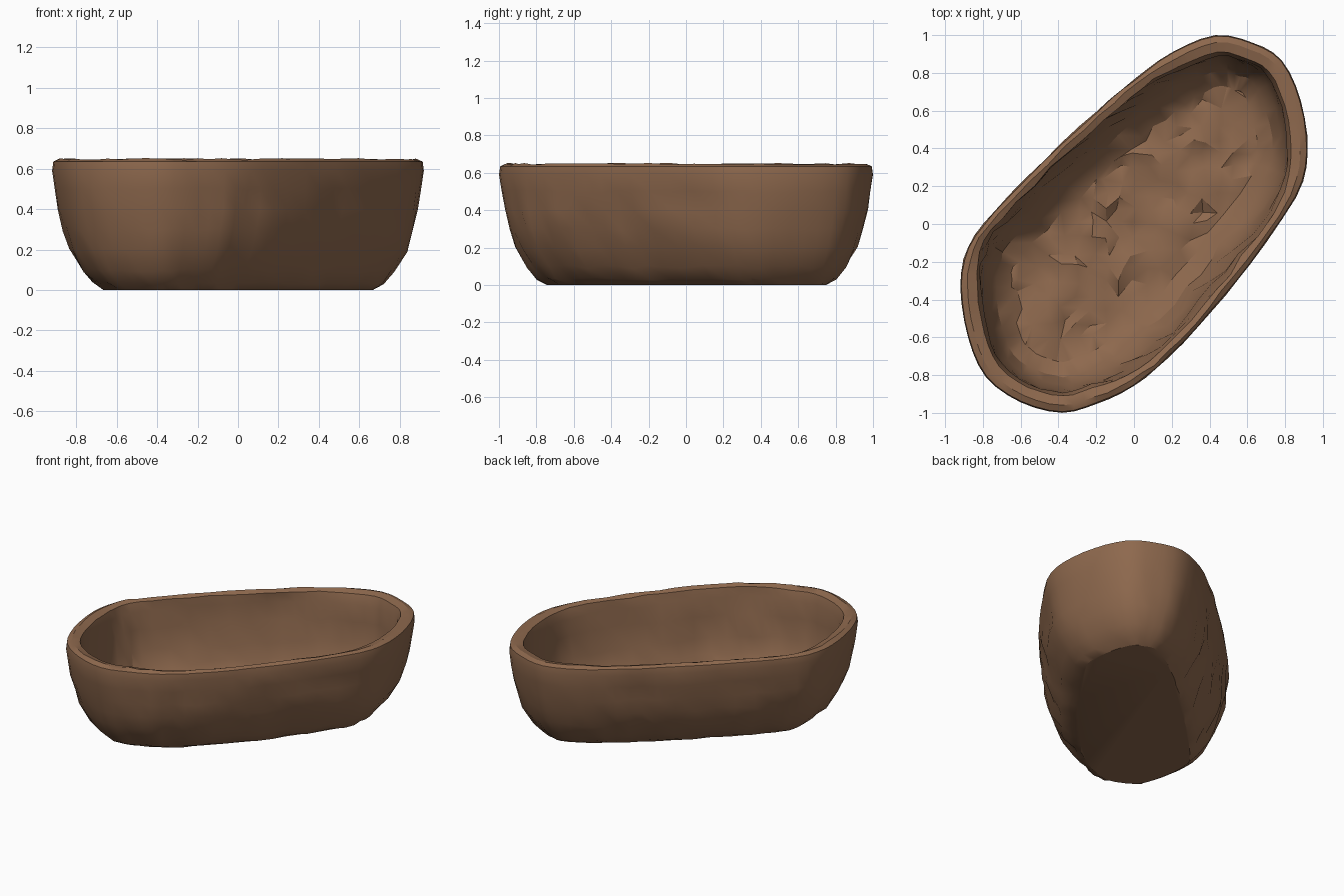
import bpy, bmesh, math, random
from mathutils import Vector
from mathutils.geometry import delaunay_2d_cdt

if "Cube" in bpy.data.objects:
    bpy.data.objects.remove(bpy.data.objects["Cube"])

random.seed(4)
SEG = 3  # subdivisions per outline span

# rim outline seen from above
OUT = [(0.43, 1.0), (0.63, 0.96), (0.785, 0.865), (0.885, 0.65), (0.92, 0.38), (0.86, 0.14),
       (0.62, -0.21), (0.42, -0.46), (0.19, -0.705), (0, -0.86), (-0.19, -0.95),
       (-0.38, -1.0), (-0.6, -0.945), (-0.785, -0.81), (-0.88, -0.6), (-0.92, -0.33),
       (-0.88, -0.12), (-0.74, 0.07), (-0.48, 0.34), (-0.2, 0.6), (0, 0.77), (0.2, 0.91)]


def spline(pts):
    """Closed Catmull-Rom curve through the points."""
    p = [Vector(q) for q in pts]
    n, res = len(p), []
    for i in range(n):
        a, b, c, d = p[i - 1], p[i], p[(i + 1) % n], p[(i + 2) % n]
        for k in range(SEG):
            t = k / SEG
            res.append(0.5 * (2 * b + (c - a) * t + (2 * a - 5 * b + 4 * c - d) * t * t
                              + (3 * b - a - 3 * c + d) * t ** 3))
    return res


curve = spline(OUT)
N = len(curve)
normals = []
for i in range(N):
    t = sum((curve[(i + k) % N] - curve[(i - k) % N] for k in (1, 2, 3, 4, 5)), Vector((0, 0)))
    normals.append(Vector((-t.y, t.x)).normalized())
    if normals[-1].dot(curve[i]) > 0:
        normals[-1].negate()
axis = Vector((0.67, 0.743))

# wall section: inset from the rim, height, roughness, extra inset at the ends
SECTION = [(0.255, 0, 0.008, 0), (0.2, 0.035, 0.014, 0),
           (0.145, 0.1, 0.022, 0), (0.087, 0.2, 0.022, 0), (0.057, 0.3, 0.02, 0),
           (0.03, 0.4, 0.018, 0), (0.012, 0.5, 0.014, 0), (0, 0.59, 0.006, 0),
           (0.006, 0.635, 0.006, 0), (0.03, 0.648, 0.008, 0.01), (0.06, 0.635, 0.01, 0.03),
           (0.07, 0.57, 0.02, 0.04), (0.08, 0.45, 0.022, 0.03), (0.1, 0.3, 0.022, 0.02),
           (0.135, 0.2, 0.022, 0.01), (0.19, 0.1, 0.02, 0), (0.27, 0.04, 0.014, 0)]

bm = bmesh.new()
rings = []
for inset, z, rough, extra in SECTION:
    ring = []
    for i in range(N):
        # the rounded ends are thicker and smoother, the long sides are lumpy
        along = abs(curve[i].dot(axis))
        end = min(1, max(0, (along - 0.55) / 0.3))
        r = rough * (1 - 0.75 * end) * random.uniform(-1, 1)
        if inset < 0.02:
            r = abs(r)
        p = curve[i] + normals[i] * (inset + extra * end + r)
        dz = 0 if z == 0 or 0.58 < z < 0.64 else random.uniform(-1, 1) * rough * 0.6
        ring.append(bm.verts.new((p.x, p.y, z + min(dz, 0.004))))
    rings.append(ring)

# skin the wall and close the flat underside
for a, b in zip(rings, rings[1:]):
    for i in range(N):
        j = (i + 1) % N
        bm.faces.new((a[i], a[j], b[j], b[i]))
bm.faces.new(rings[0])

# lumpy inner floor: scattered points triangulated inside the last ring
edge = rings[-1]
pts = [v.co.xy for v in edge]
verts = list(edge)
for gx in range(-11, 12):
    for gy in range(-11, 12):
        p = Vector((gx, gy)) * 0.075 + Vector((random.uniform(-1, 1), random.uniform(-1, 1))) * 0.02
        side = abs(p.dot(Vector((-0.743, 0.67))))
        along = abs(p.dot(axis))
        if side < 0.29 and math.hypot(side, max(0, along - 0.5)) < 0.29:
            pts.append(p)
co, _, faces, src, _, _ = delaunay_2d_cdt(pts, [], [list(range(N))], 1, 1e-5)
made = []
for c, s in zip(co, src):
    if s and s[0] < N:
        made.append(edge[s[0]])
    else:
        made.append(bm.verts.new((c.x, c.y, random.uniform(0.012, 0.055))))
for f in faces:
    if len(set(f)) == 3:
        bm.faces.new([made[k] for k in f])
bmesh.ops.recalc_face_normals(bm, faces=bm.faces)

mesh = bpy.data.meshes.new("oval_bowl")
bm.to_mesh(mesh)
bm.free()
bowl = bpy.data.objects.new("oval_bowl", mesh)
bpy.context.collection.objects.link(bowl)

mat = bpy.data.materials.new("brown_clay")
mat.diffuse_color = (0.27, 0.14, 0.075, 1)
mat.use_nodes = True
mat.node_tree.nodes["Principled BSDF"].inputs["Base Color"].default_value = mat.diffuse_color
mesh.materials.append(mat)

bpy.context.view_layer.objects.active = bowl
bowl.select_set(True)
bpy.ops.object.shade_smooth_by_angle(angle=math.radians(30))
